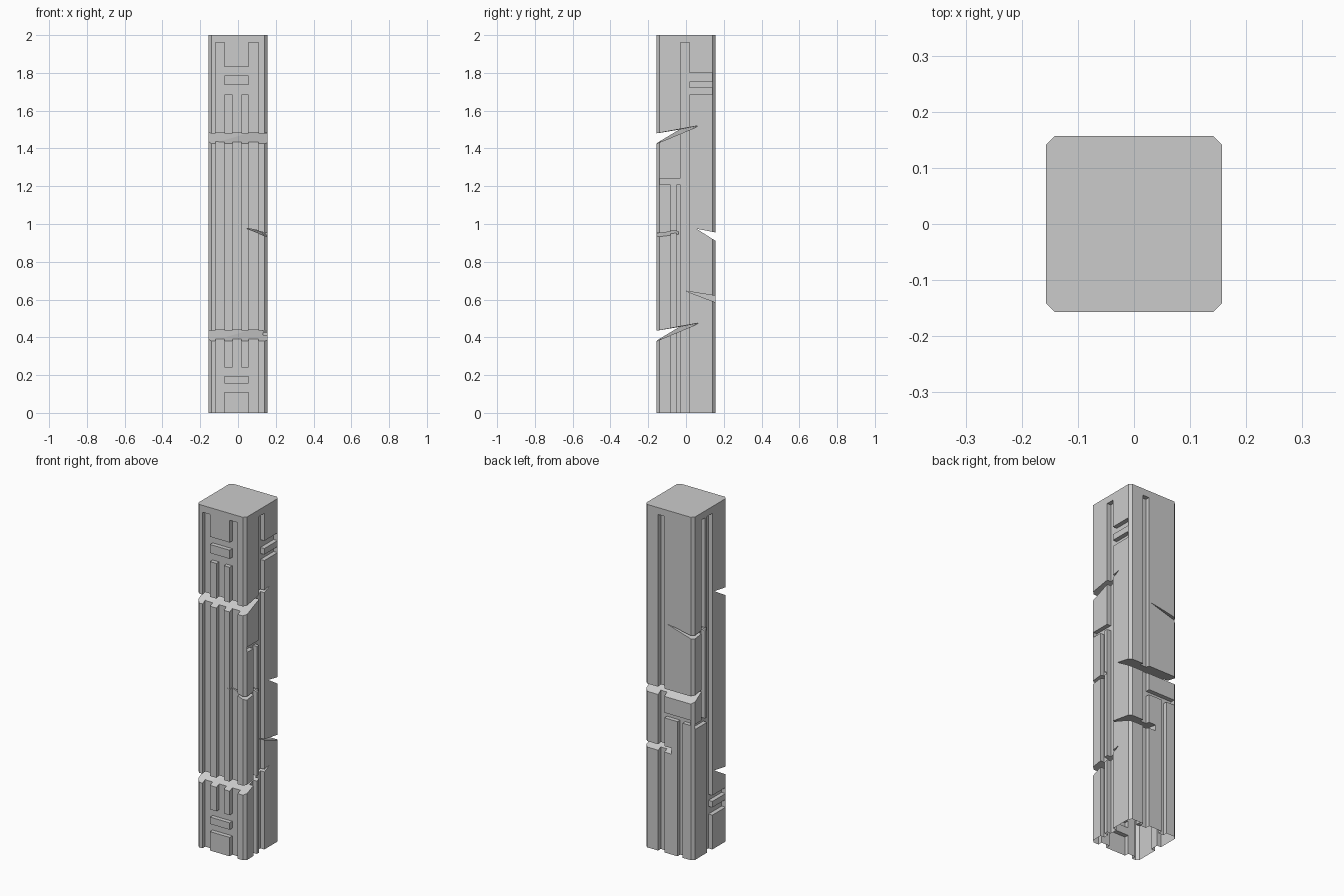
import bpy, bmesh, math
from mathutils import Matrix, Vector

if "Cube" in bpy.data.objects:
    bpy.data.objects.remove(bpy.data.objects["Cube"], do_unlink=True)

HALF, BEVEL, DEPTH = 0.157, 0.016, 0.025
FLAT = HALF - BEVEL
OUT = 0.2          # cutters reach out to here
LOW = -0.05        # grooves running out at the foot
TOP = 1.96         # grooves stop just under the cap

stone = bpy.data.materials.new("grey_stone")
stone.use_nodes = True
grey = (0.6, 0.6, 0.6, 1)
stone.diffuse_color = grey
stone.node_tree.nodes["Principled BSDF"].inputs["Base Color"].default_value = grey


def add_object(name, bm):
    bmesh.ops.recalc_face_normals(bm, faces=bm.faces[:])
    mesh = bpy.data.meshes.new(name)
    bm.to_mesh(mesh)
    bm.free()
    obj = bpy.data.objects.new(name, mesh)
    bpy.context.collection.objects.link(obj)
    return obj


def extrude(bm, faces, offset):
    geom = bmesh.ops.extrude_face_region(bm, geom=faces)["geom"]
    verts = [g for g in geom if isinstance(g, bmesh.types.BMVert)]
    bmesh.ops.translate(bm, vec=offset, verts=verts)


# Pillar body with chamfered corners
bm = bmesh.new()
ring = [(HALF, FLAT), (FLAT, HALF), (-FLAT, HALF), (-HALF, FLAT),
        (-HALF, -FLAT), (-FLAT, -HALF), (FLAT, -HALF), (HALF, -FLAT)]
base = bm.faces.new([bm.verts.new((x, y, 0)) for x, y in ring])
extrude(bm, [base], Vector((0, 0, 2)))
pillar = add_object("pillar", bm)
pillar.data.materials.append(stone)


def relief_cutter(name, recessed, raised, turn):
    """Rectangles are (u0, u1, z0, z1), u running rightward seen from outside."""
    rects = recessed + raised
    us = sorted({u for r in rects for u in r[:2]})
    zs = sorted({z for r in rects for z in r[2:]})

    def inside(u, z, group):
        return any(a < u < b and c < z < d for a, b, c, d in group)

    bm = bmesh.new()
    for u0, u1 in zip(us, us[1:]):
        for z0, z1 in zip(zs, zs[1:]):
            u, z = (u0 + u1) / 2, (z0 + z1) / 2
            if inside(u, z, recessed) and not inside(u, z, raised):
                corners = [(u0, z0), (u1, z0), (u1, z1), (u0, z1)]
                bm.faces.new([bm.verts.new((a, DEPTH - HALF, b)) for a, b in corners])
    bmesh.ops.remove_doubles(bm, verts=bm.verts[:], dist=1e-5)
    extrude(bm, bm.faces[:], Vector((0, HALF - DEPTH - OUT, 0)))
    bm.transform(Matrix.Rotation(math.radians(turn), 4, "Z"))
    return add_object(name, bm)


def wedge_cutter(name, points):
    bm = bmesh.new()
    for p in points:
        bm.verts.new(p)
    bmesh.ops.convex_hull(bm, input=bm.verts[:])
    return add_object(name, bm)


cutters = []

# Front relief
bars = [(-0.071, -0.029), (0.018, 0.056)]
panel = (-0.071, 0.056)
front_raised = [(*b, 0.24, 1.685) for b in bars]
front_raised += [(*panel, *z) for z in
                 [(1.83, TOP), (1.735, 1.785), (0.155, 0.195), (LOW, 0.11)]]
cutters.append(relief_cutter("front_relief_cutter",
                             [(-0.119, 0.108, LOW, TOP)], front_raised, 0))

# Side reliefs: the second is the first upside down
channel = (-0.029, 0.0185)
side_recessed = [(*channel, LOW, TOP),
                 (0.0185, 0.14, 1.685, 1.80),
                 (-0.145, -0.029, 1.21, 1.24),
                 (-0.082, -0.05, LOW, 1.21)]
side_recessed[2] = (-0.14, -0.029, 1.21, 1.24)
notch_bar = (0.0185, 0.14, 1.72, 1.755)


def flip(rect):
    u0, u1, z0, z1 = rect
    low = LOW if z1 == TOP else 2 - z1
    return (u0, u1, low, min(2 - z0, TOP))


cutters.append(relief_cutter("side_relief_cutter", side_recessed, [notch_bar], 90))
cutters.append(relief_cutter("far_side_relief_cutter", [flip(r) for r in side_recessed],
                             [flip(notch_bar)], -90))

# Back relief
cutters.append(relief_cutter("back_relief_cutter",
                             [(-0.07, -0.03, LOW, TOP),
                              (-0.03, 0.14, 0.785, 0.815),
                              (0.055, 0.088, LOW, 0.785)], [], 180))

# Slanted slashes across the front
for z in (0, 1.045):
    points = []
    for x, tip_y, tip_z in ((OUT, 0.079, 0.478), (-OUT, -0.049, 0.452)):
        points += [(x, tip_y, tip_z + z), (x, -OUT, 0.427 + z), (x, -OUT, 0.362 + z)]
    cutters.append(wedge_cutter("front_slash_cutter", points))

# Slashes across the back: one full width, one partial
for x0, tip_y, tip_z, high, low in ((-OUT, 0.055, 0.975, 0.947, 0.883),
                                    (-0.015, 0, 0.645, 0.613, 0.569)):
    points = []
    for x in (x0, OUT):
        points += [(x, tip_y, tip_z), (x, OUT, high), (x, OUT, low)]
    cutters.append(wedge_cutter("back_slash_cutter", points))

# Small corner slashes at opposite corners
for s, tip_x, z in ((1, 0.04, 0.975), (-1, -0.017, 1.335)):
    points = []
    for y, rise in ((-OUT, 0), (-0.04, 0.02)):
        points += [(s * tip_x, s * y, z + rise / 2),
                   (s * OUT, s * y, z - 0.042 + rise),
                   (s * OUT, s * y, z - 0.064 + rise)]
    cutters.append(wedge_cutter("corner_slash_cutter", points))

# Carve the pillar, then drop the cutters
for cutter in cutters:
    cutter.hide_render = True
    mod = pillar.modifiers.new(cutter.name, "BOOLEAN")
    mod.operation, mod.solver, mod.object = "DIFFERENCE", "EXACT", cutter
graph = bpy.context.evaluated_depsgraph_get()
carved = bpy.data.meshes.new_from_object(pillar.evaluated_get(graph))
pillar.modifiers.clear()
pillar.data = carved
for cutter in cutters:
    bpy.data.objects.remove(cutter, do_unlink=True)

# Open foot, one material, clean faces
bm = bmesh.new()
bm.from_mesh(carved)
foot = [f for f in bm.faces if all(v.co.z < 1e-4 for v in f.verts)]
bmesh.ops.delete(bm, geom=foot, context="FACES")
for f in bm.faces:
    f.material_index = 0
    f.smooth = False
bm.to_mesh(carved)
bm.free()
carved.materials.clear()
carved.materials.append(stone)
